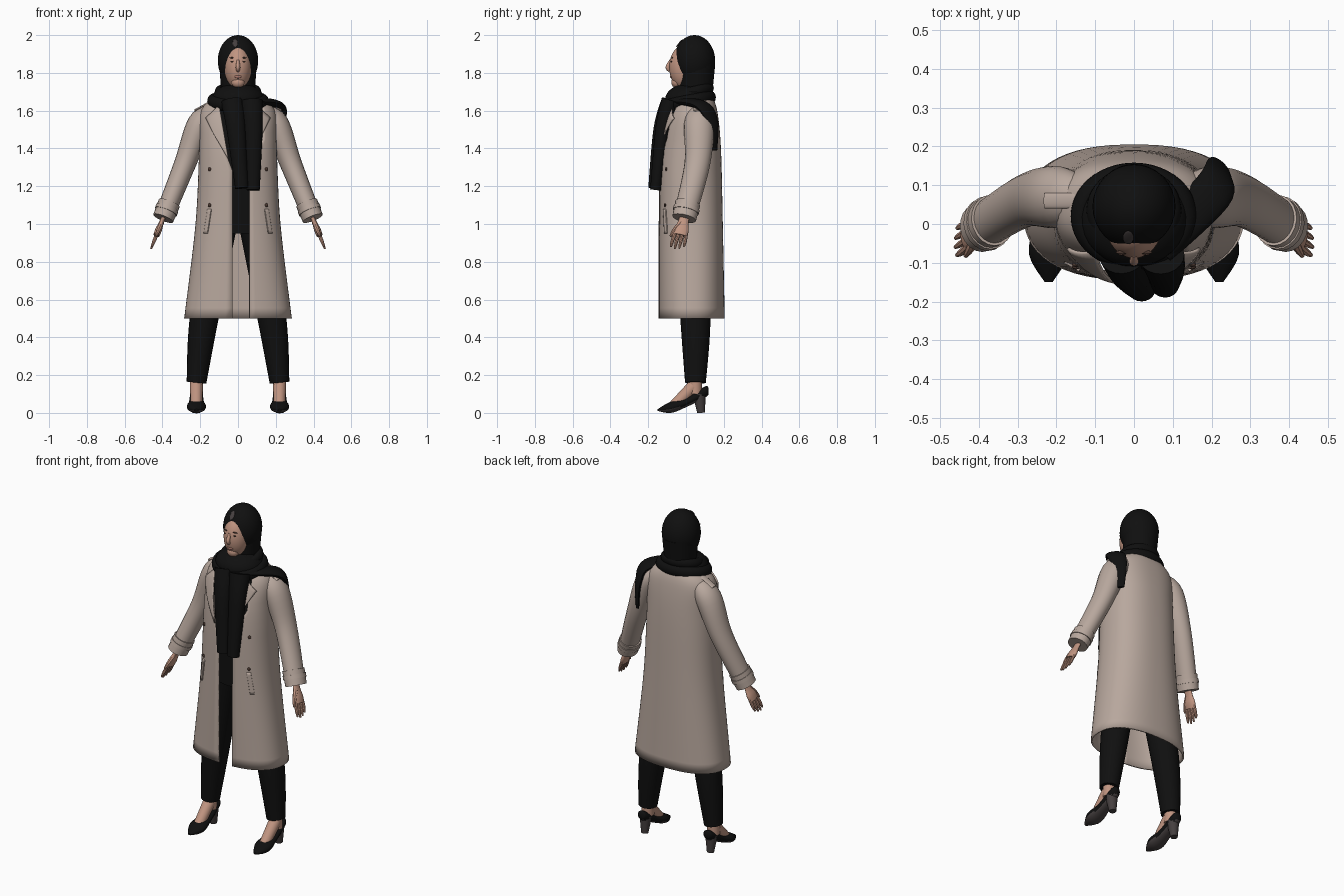
import bpy, bmesh, math
from mathutils import Vector

if "Cube" in bpy.data.objects:
    bpy.data.objects.remove(bpy.data.objects["Cube"])


def material(name, *rgb):
    mat = bpy.data.materials.new(name)
    mat.use_nodes = True
    mat.diffuse_color = (*rgb, 1)
    shader = next(node for node in mat.node_tree.nodes if node.type == "BSDF_PRINCIPLED")
    shader.inputs["Base Color"].default_value = (*rgb, 1)
    return mat


BEIGE = material("coat beige", .48, .39, .34)
BLACK = material("cloth black", .005, .005, .005)
SKIN = material("skin", .53, .3, .22)
LIP = material("lip rose", .4, .19, .15)
BROWN = material("dark brown", .07, .04, .03)
GREY = material("sole grey", .06, .05, .05)


def finish(name, bm, mat, thickness=0):
    bmesh.ops.recalc_face_normals(bm, faces=bm.faces)
    mesh = bpy.data.meshes.new(name)
    bm.to_mesh(mesh)
    bm.free()
    mesh.materials.append(mat)
    mesh.shade_smooth()
    mesh.set_sharp_from_angle(angle=math.radians(40))
    part = bpy.data.objects.new(name, mesh)
    bpy.context.collection.objects.link(part)
    if thickness:
        solidify = part.modifiers.new("thickness", "SOLIDIFY")
        solidify.thickness, solidify.offset = thickness, 0
    return part


def smooth(rows, steps=6):
    """Rounded in-between rows passing through the given ones."""
    out = []
    last = len(rows) - 1
    for i in range(last):
        around = [rows[max(0, min(last, i + shift))] for shift in (-1, 0, 1, 2)]
        for step in range(steps):
            t = step / steps
            out.append([b + t / 2 * (c - a + t * (2*a - 5*b + 4*c - d + t * (3*(b - c) + d - a)))
                        for a, b, c, d in zip(*around)])
    return out + [list(rows[last])]


def loft(name, rings, mat, closed=True, thickness=0):
    bm = bmesh.new()
    loops = [[bm.verts.new(point) for point in ring] for ring in rings]
    count = len(rings[0])
    for low, high in zip(loops, loops[1:]):
        for i in range(count if closed else count - 1):
            j = (i + 1) % count
            bm.faces.new((low[i], low[j], high[j], high[i]))
    if closed:
        bm.faces.new(loops[0])
        bm.faces.new(loops[-1])
    return finish(name, bm, mat, thickness)


def circle(count):
    return [math.tau * i / count for i in range(count)]


def tube(name, mat, *rows, ref=(0, 1, 0), across=1, sides=20):
    """Oval sweep through rows of x, y, z, radius; the radius across ref is scaled."""
    rows = smooth(rows)
    points = [Vector(row[:3]) for row in rows]
    rings = []
    for i, point in enumerate(points):
        along = (points[min(i + 1, len(points) - 1)] - points[max(i - 1, 0)]).normalized()
        u = Vector(ref)
        u = (u - along * u.dot(along)).normalized()
        v = along.cross(u) * across
        rings.append([point + rows[i][3] * (u * math.cos(a) + v * math.sin(a)) for a in circle(sides)])
    return loft(name, rings, mat)


def ball(name, mat, location, size, tilt=0):
    bm = bmesh.new()
    bmesh.ops.create_uvsphere(bm, u_segments=32, v_segments=20, radius=1)
    part = finish(name, bm, mat)
    part.location, part.scale, part.rotation_euler = location, size, (tilt, 0, 0)
    return part


# Coat sections: z, half width, front y, back y
COAT = smooth([(.5, .28, -.14, .2), (1, .22, -.14, .19), (1.4, .2, -.13, .18),
               (1.6, .19, -.08, .16), (1.68, .09, -.02, .13)])
POWER = 2.4


def signed_power(value, power):
    return math.copysign(abs(value) ** power, value)


def coat_ring(z, width, front, back, count=56):
    """Rounded box section whose front gap widens above the lapels."""
    flare = max(0, min(.07, (z - 1.3) / 2))
    left, right = [math.asin(min(.7, (gap + flare) / width) ** (POWER / 2)) for gap in (.06, .03)]
    ring = []
    for i in range(count + 1):
        angle = left + (math.tau - right - left) * i / count
        ring.append((width * signed_power(math.sin(angle), 2 / POWER),
                     (front + back) / 2 - (back - front) / 2 * signed_power(math.cos(angle), 2 / POWER), z))
    return ring


loft("coat_body", [coat_ring(*row) for row in COAT], BEIGE, closed=False, thickness=.01)


def front_y(x, z):
    low, high = next(pair for pair in zip(COAT, COAT[1:]) if z <= pair[1][0])
    t = (z - low[0]) / (high[0] - low[0])
    width, front, back = [a + (b - a) * t for a, b in zip(low[1:], high[1:])]
    bulge = max(0, 1 - (abs(x) / width) ** POWER) ** (1 / POWER)
    return (front + back) / 2 - bulge * (back - front) / 2


def panel(name, lift, *corners, count=8):
    """Thin cloth panel lying on the coat front between x, z corners."""
    a, b, c, d = [Vector(corner) for corner in corners]
    rings = []
    for i in range(count + 1):
        start, end = a.lerp(d, i / count), b.lerp(c, i / count)
        spots = [start.lerp(end, j / count) for j in range(count + 1)]
        rings.append([(x, front_y(x, z) - lift, z) for x, z in spots])
    loft(name, rings, BEIGE, closed=False, thickness=.008)


for s, side in ((1, "left_"), (-1, "right_")):
    # Coat details
    panel(side + "lapel", .018, (s * .1, 1.63), (s * .17, 1.56), (s * .13, 1.48), (s * .05, 1.34))
    panel(side + "pocket_welt", .008, (s * .14, 1.08), (s * .16, 1.08), (s * .18, .95), (s * .16, .95))
    for level, z in (("upper", 1.29), ("lower", 1.1)):
        ball(side + level + "_button", BROWN, (s * .15, front_y(.15, z) - .006, z), (.01, .006, .01))
    tube(side + "epaulette", BEIGE, (s * .14, .06, 1.65, .02), (s * .23, .06, 1.6, .02), across=.3)

    # Sleeve, cuff and strap; the forearm line carries on into the hand
    elbow, wrist = Vector((s * .28, .06, 1.32)), Vector((s * .38, 0, 1.07))

    def arm(t, radius, shift=0):
        return (*(elbow.lerp(wrist, t) + Vector((0, shift, 0))), radius)

    tube(side + "sleeve", BEIGE, (s * .13, .07, 1.6, .05), (s * .2, .07, 1.53, .08),
         arm(0, .068), arm(1, .06), across=.85)
    tube(side + "cuff", BEIGE, arm(.84, .067), arm(1.16, .064), across=.88)
    tube(side + "cuff_strap", BEIGE, arm(.94, .07), arm(1.02, .07), across=.88)

    # Hand
    tube(side + "palm", SKIN, arm(1.1, .026), arm(1.25, .028), arm(1.4, .039), arm(1.52, .036), across=.45)
    for i, finger in enumerate(("index", "middle", "ring", "little")):
        shift = (i - 1.5) * .019
        reach = 1.82 - abs(i - 1.4) * .04
        tube(side + finger + "_finger", SKIN, arm(1.45, .01, shift), arm(1.65, .009, shift * 1.2),
             arm(reach, .005, shift * 1.2), sides=8)
    tube(side + "thumb", SKIN, arm(1.25, .014, -.01), arm(1.4, .012, -.035), arm(1.54, .006, -.05), sides=8)

    # Trouser leg
    tube(side + "trouser_leg", BLACK, (s * .09, .03, 1, .09), (s * .18, .05, .5, .08),
         (s * .22, .05, .16, .055), across=.95)

    # Foot and heeled shoe
    x = s * .22
    tube(side + "ankle", SKIN, (x, .05, .2, .035), (x, .05, .1, .035))
    tube(side + "instep", SKIN, (x, .04, .14, .035), (x, -.06, .04, .03), ref=(1, 0, 0))
    rows = smooth([(.12, .1, .13, .01), (.1, .08, .14, .03), (0, .03, .08, .04),
                   (-.08, 0, .06, .05), (-.15, .01, .02, .01)])
    shoe = loft(side + "shoe", [[(x + width * math.cos(a), y,
                                  (sole + top) / 2 + (top - sole) / 2 * math.sin(a)) for a in circle(20)]
                                for y, sole, top, width in rows], BLACK)
    shoe.data.materials.append(GREY)
    for face in shoe.data.polygons:
        face.material_index = int(face.normal.z < -.6)
    tube(side + "heel", GREY, (x, .07, .1, .035), (x, .08, 0, .02))

    # Eye and brow
    ball(side + "eye", BROWN, (s * .03, -.077, 1.86), (.011, .004, .004))
    ball(side + "brow", BROWN, (s * .03, -.073, 1.88), (.017, .005, .003))

# Black top under the coat
tube("top", BLACK, (0, .02, .95, .11), (0, .02, 1.4, .11), (0, .02, 1.6, .09), across=1.35, sides=32)

# Face
ball("face", SKIN, (0, -.005, 1.83), (.072, .084, .12))
ball("chin", SKIN, (0, -.05, 1.75), (.035, .028, .03))
tube("nose", SKIN, (0, -.08, 1.87, .006), (0, -.096, 1.83, .012), (0, -.084, 1.81, .008))
ball("lips", LIP, (0, -.076, 1.78), (.02, .009, .009))

# Head scarf: hood, neck and wrapped folds
ball("hood", BLACK, (0, .045, 1.865), (.107, .109, .135))
ball("hood_patch", GREY, (-.015, -.035, 1.957), (.014, .004, .026), tilt=-.7)
tube("hood_neck", BLACK, (0, .05, 1.65, .085), (0, .055, 1.85, .1), sides=32)
ball("neck_wrap", BLACK, (0, .02, 1.66), (.14, .13, .085))


def fold(name, width, depth, y, z, radius):
    """Closed roll of cloth around the neck, lower in front."""
    path = [(width * math.cos(a), y + depth * math.sin(a), z + .02 * math.sin(a), radius) for a in circle(16)]
    tube(name, BLACK, *path, *path[:2], ref=(0, 0, 1), across=.8)


fold("lower_fold", .135, .11, .02, 1.65, .035)
fold("upper_fold", .1, .09, .035, 1.7, .028)

# Scarf ends: two in front and one over the left shoulder
tube("front_end_right", BLACK, (-.03, -.08, 1.65, .06), (-.01, -.13, 1.5, .05), (.02, -.17, 1.19, .035),
     ref=(1, 0, 0), across=.85)
tube("front_end_left", BLACK, (.07, -.08, 1.65, .06), (.08, -.12, 1.5, .05), (.08, -.16, 1.18, .035),
     ref=(1, 0, 0), across=.85)
tube("shoulder_end", BLACK, (.06, -.06, 1.65, .05), (.2, .08, 1.63, .055), (.22, .14, 1.54, .04),
     (.22, .15, 1.39, .02), ref=(1, -1, 0), across=.42)
